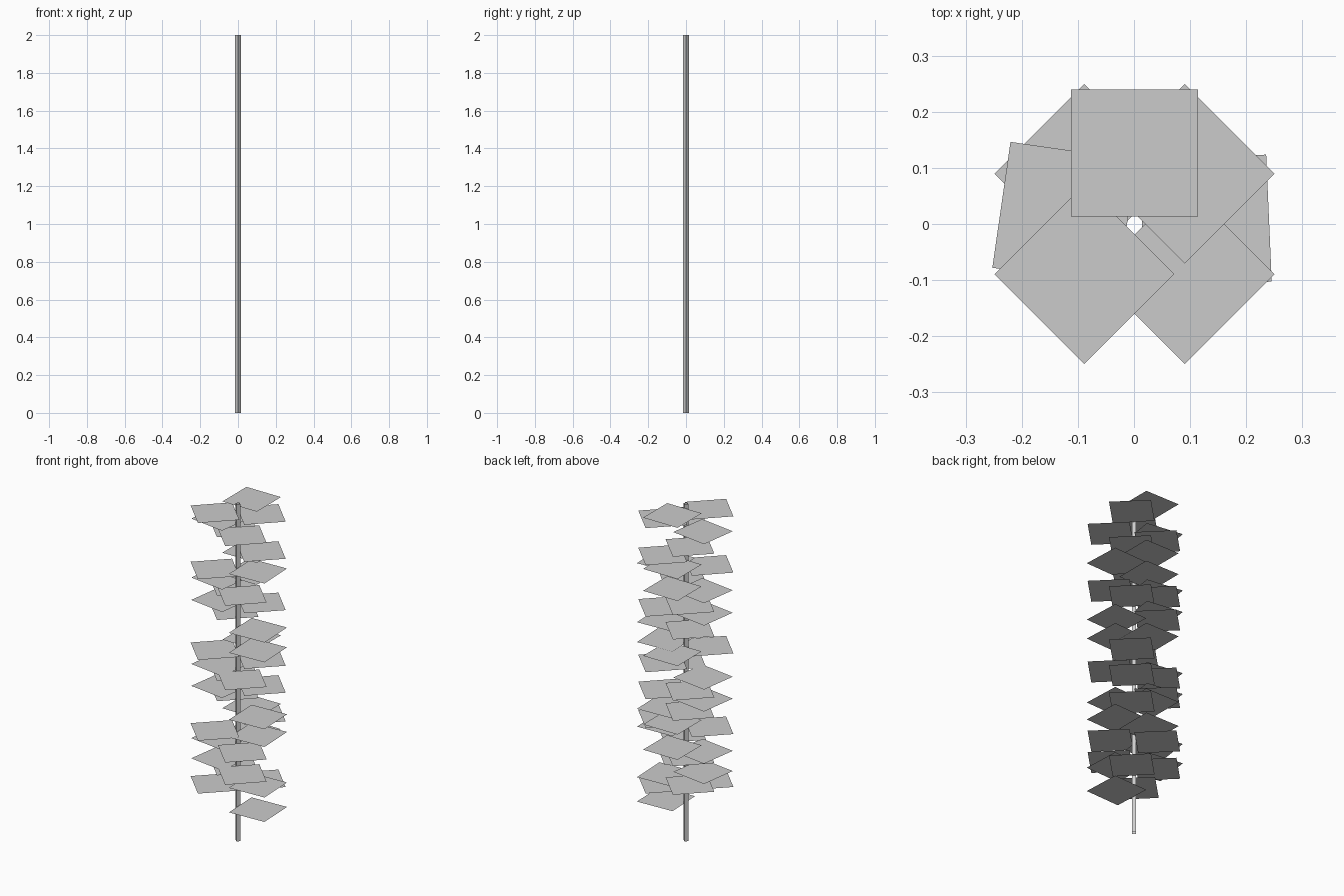
import bpy, bmesh
from math import radians
from mathutils import Matrix

if "Cube" in bpy.data.objects:
    bpy.data.objects.remove(bpy.data.objects["Cube"])

# central stem: thin four-sided open tube
bpy.ops.mesh.primitive_cylinder_add(vertices=4, radius=0.015, depth=2,
                                    end_fill_type='NOTHING', location=(0, 0, 1))
bpy.context.object.name = "stem"

LEAF = 0.2265     # side of a square leaf card
REACH = 0.1265    # leaf centre to stem axis

# heading of each leaf column -> heights of its flat leaves
columns = {
    45: (1.925, 1.705, 1.40, 1.07, 0.91, 0.74, 0.35),
    2.5: (1.63, 1.28, 1.162, 0.765, 0.66, 0.36, 0.215),
    -45: (1.867, 1.513, 1.012, 0.582, 0.45),
    -135: (1.956, 1.622, 1.143, 0.664, 0.35),
    171.8: (1.873, 1.523, 1.39, 1.01, 0.88, 0.57, 0.45),
    135: (1.803, 1.457, 1.312, 0.95, 0.83, 0.56, 0.39),
    90: (1.977, 1.673, 1.543, 1.157, 0.75, 0.60),
}


def leaf_column(name, heading, heights):
    """Horizontal square cards stacked along one heading."""
    bm = bmesh.new()
    turn = Matrix.Translation((0.001, 0, 0)) @ Matrix.Rotation(radians(heading), 4, 'Z')
    for z in heights:
        bmesh.ops.create_grid(bm, x_segments=1, y_segments=1, size=LEAF / 2,
                              matrix=turn @ Matrix.Translation((REACH, 0, z)))
    mesh = bpy.data.meshes.new(name)
    bm.to_mesh(mesh)
    bm.free()
    bpy.context.collection.objects.link(bpy.data.objects.new(name, mesh))


# leaves around the stem
for i, (heading, heights) in enumerate(columns.items(), 1):
    leaf_column(f"leaves_{i}", heading, heights)
